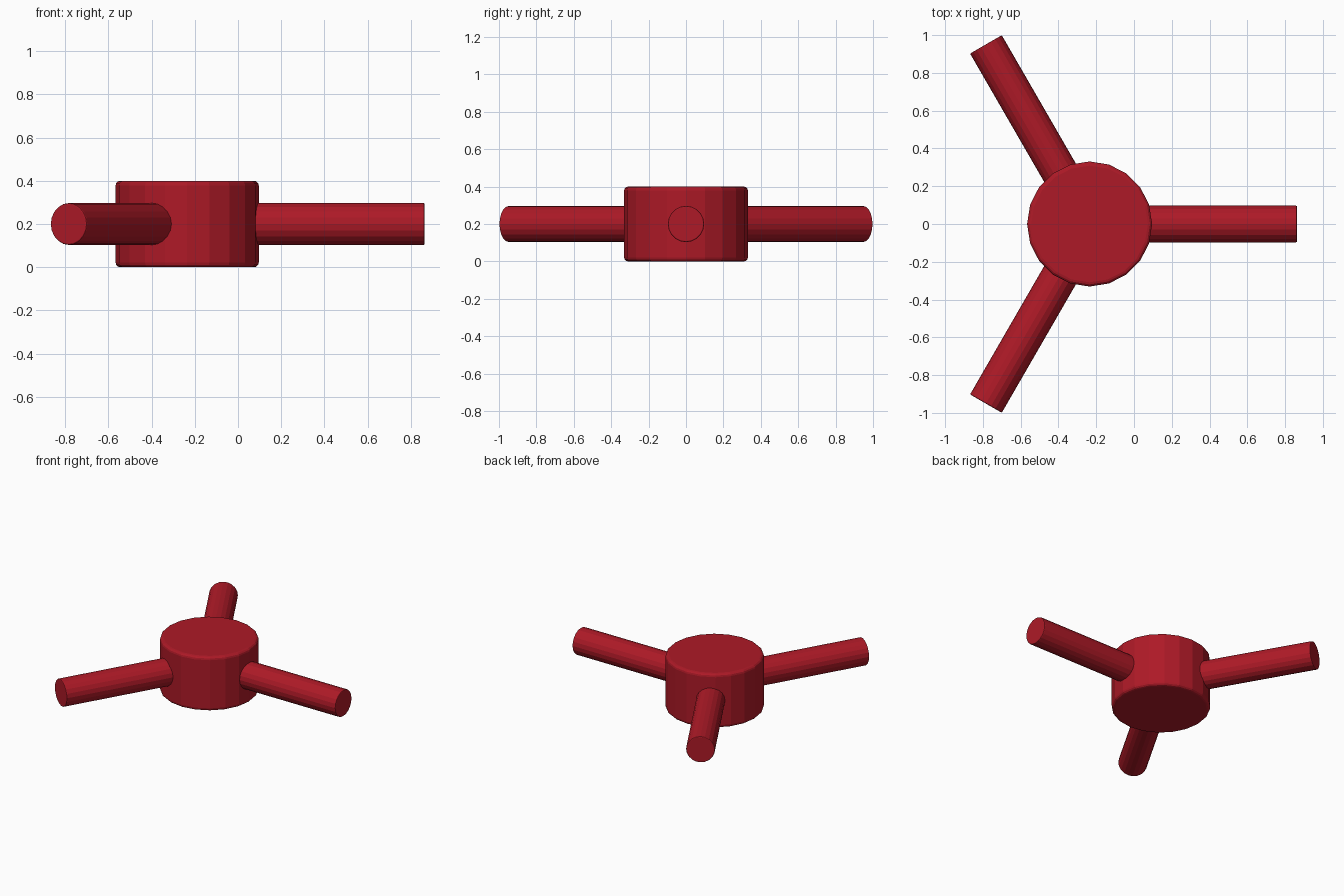
import bpy
from math import radians, cos, sin, pi

if "Cube" in bpy.data.objects:
    bpy.data.objects.remove(bpy.data.objects["Cube"])

CX, CZ = -0.235, 0.2  # hub centre

red = bpy.data.materials.new("red")
red.diffuse_color = (0.42, 0.01, 0.02, 1)
red.use_nodes = True
red.node_tree.nodes["Principled BSDF"].inputs["Base Color"].default_value = red.diffuse_color


def rod(name, radius, length, loc, rot, bevel, segments):
    bpy.ops.mesh.primitive_cylinder_add(vertices=20, radius=radius, depth=length,
                                        location=loc, rotation=rot)
    ob = bpy.context.object
    ob.name = name
    ob.data.materials.append(red)
    mod = ob.modifiers.new("rounded_rims", 'BEVEL')
    mod.width = bevel
    mod.segments = segments
    mod.limit_method = 'ANGLE'
    mod.angle_limit = radians(40)
    return ob


# Central hub
rod("hub", 0.331, 0.4, (CX, 0, CZ), (0, 0, 0), 0.022, 3)

# Three spokes, 120 degrees apart, running out from inside the hub
INNER, OUTER = 0.2, 1.098
for i in range(3):
    a = i * 2 * pi / 3
    mid = (INNER + OUTER) / 2
    rod(f"spoke_{i + 1}", 0.097, OUTER - INNER,
        (CX + mid * cos(a), mid * sin(a), CZ), (0, pi / 2, a), 0.006, 2)
